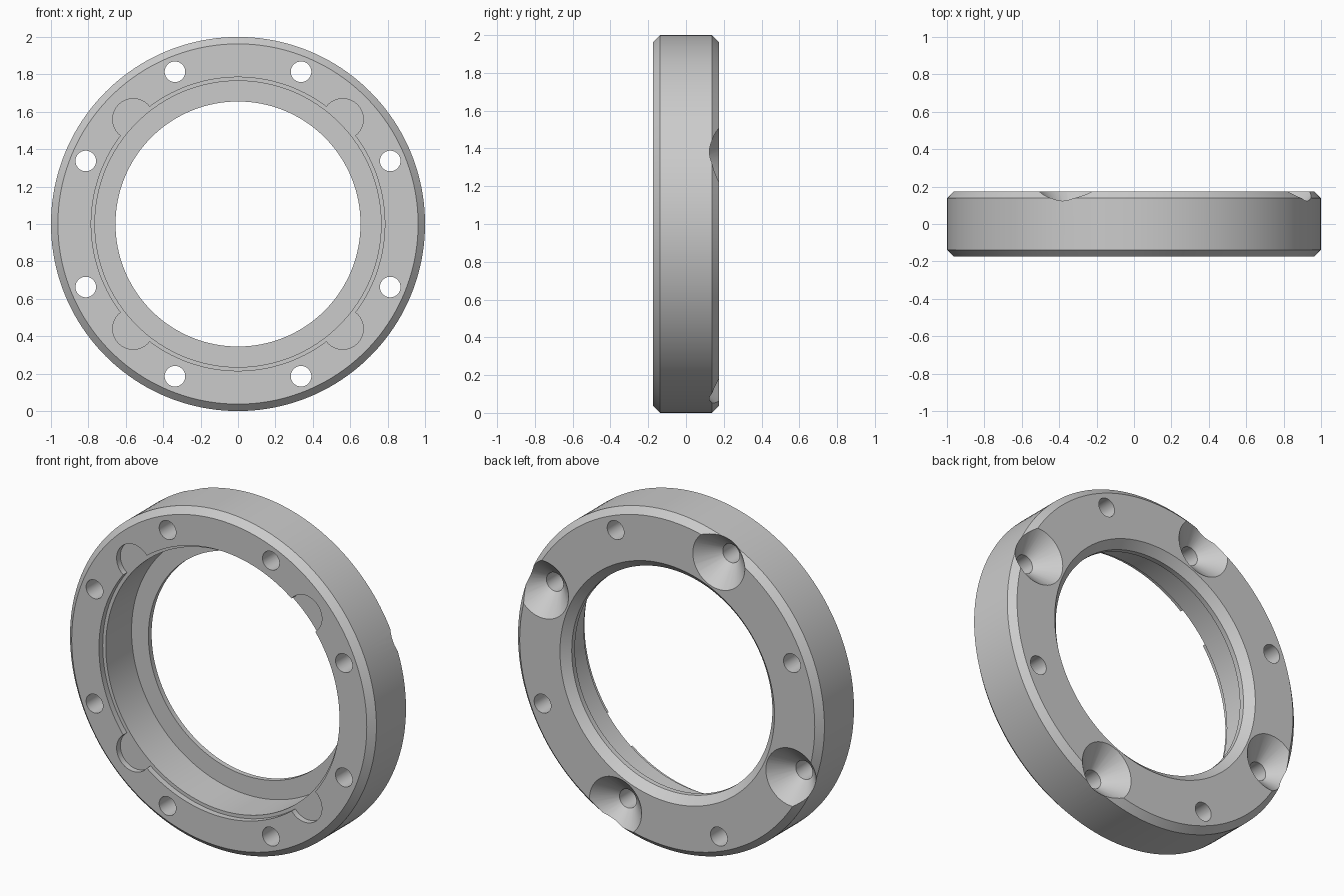
import bpy, bmesh
from math import sin, cos, tau, radians, pi

cube = bpy.data.objects.get("Cube")
if cube:
    bpy.data.objects.remove(cube, do_unlink=True)

HALF = 0.175          # half thickness
CHAMFER = 0.037       # outer edge chamfer
STEP = 0.035          # depth of the shallow front recess

metal = bpy.data.materials.new("plain grey metal")
metal.use_nodes = True
grey = (0.6, 0.6, 0.6, 1)
metal.diffuse_color = grey
metal.node_tree.nodes["Principled BSDF"].inputs["Base Color"].default_value = grey


def lathe(bm, profile, segments, centre=(0, 0), closed=False):
    """Turn (radius, y) points about a y-parallel axis at centre (x, z)."""
    rings = []
    for r, y in profile:
        rings.append([bm.verts.new((centre[0] + r * cos(tau * i / segments), y,
                                    centre[1] + r * sin(tau * i / segments)))
                      for i in range(segments)])
    pairs = list(zip(rings, rings[1:]))
    if closed:
        pairs.append((rings[-1], rings[0]))
    else:
        bm.faces.new(rings[0])
        bm.faces.new(rings[-1])
    for a, b in pairs:
        for i in range(segments):
            j = (i + 1) % segments
            bm.faces.new((a[i], a[j], b[j], b[i]))


def make_object(name, bm):
    bmesh.ops.recalc_face_normals(bm, faces=bm.faces)
    mesh = bpy.data.meshes.new(name)
    bm.to_mesh(mesh)
    bm.free()
    mesh.materials.append(metal)
    obj = bpy.data.objects.new(name, mesh)
    bpy.context.collection.objects.link(obj)
    return obj


def polar(radius, angle):
    return radius * cos(angle), 1 + radius * sin(angle)


# Ring body: chamfered outside, stepped bore, thin retaining lip at the back
body = bmesh.new()
lathe(body, [(1 - CHAMFER, -HALF), (1, CHAMFER - HALF), (1, HALF - CHAMFER),
             (1 - CHAMFER, HALF), (0.70, HALF), (0.655, HALF - 0.045),
             (0.655, 0.10), (0.765, 0.10), (0.765, STEP - HALF),
             (0.785, STEP - HALF), (0.785, -HALF)], 160, (0, 1), closed=True)
ring = make_object("flange_ring", body)

cuts = bmesh.new()
# Eight bolt holes, every other one with a wide countersink at the back
for k in range(8):
    spot = polar(0.881, radians(22.5 + 45 * k))
    if k % 2 == 0:
        tool = [(0.055, -0.3), (0.055, 0.06), (0.17, HALF), (0.27, HALF + 0.1)]
    else:
        tool = [(0.055, -0.3), (0.055, 0.3)]
    lathe(cuts, tool, 48, spot)
# Four round relief pockets around the front of the bore
for k in range(4):
    lathe(cuts, [(0.11, -0.3), (0.11, STEP - HALF)], 48,
          polar(0.792, pi / 4 + k * pi / 2))
cutter = make_object("hole_cutter", cuts)
cutter.hide_render = True

# Cut, then drop the cutter
bpy.ops.object.select_all(action='DESELECT')
bpy.context.view_layer.objects.active = ring
ring.select_set(True)
cut = ring.modifiers.new("holes", 'BOOLEAN')
cut.operation = 'DIFFERENCE'
cut.solver = 'EXACT'
cut.object = cutter
bpy.ops.object.modifier_apply(modifier=cut.name)
bpy.data.objects.remove(cutter, do_unlink=True)
bpy.ops.object.shade_smooth_by_angle(angle=radians(25))
